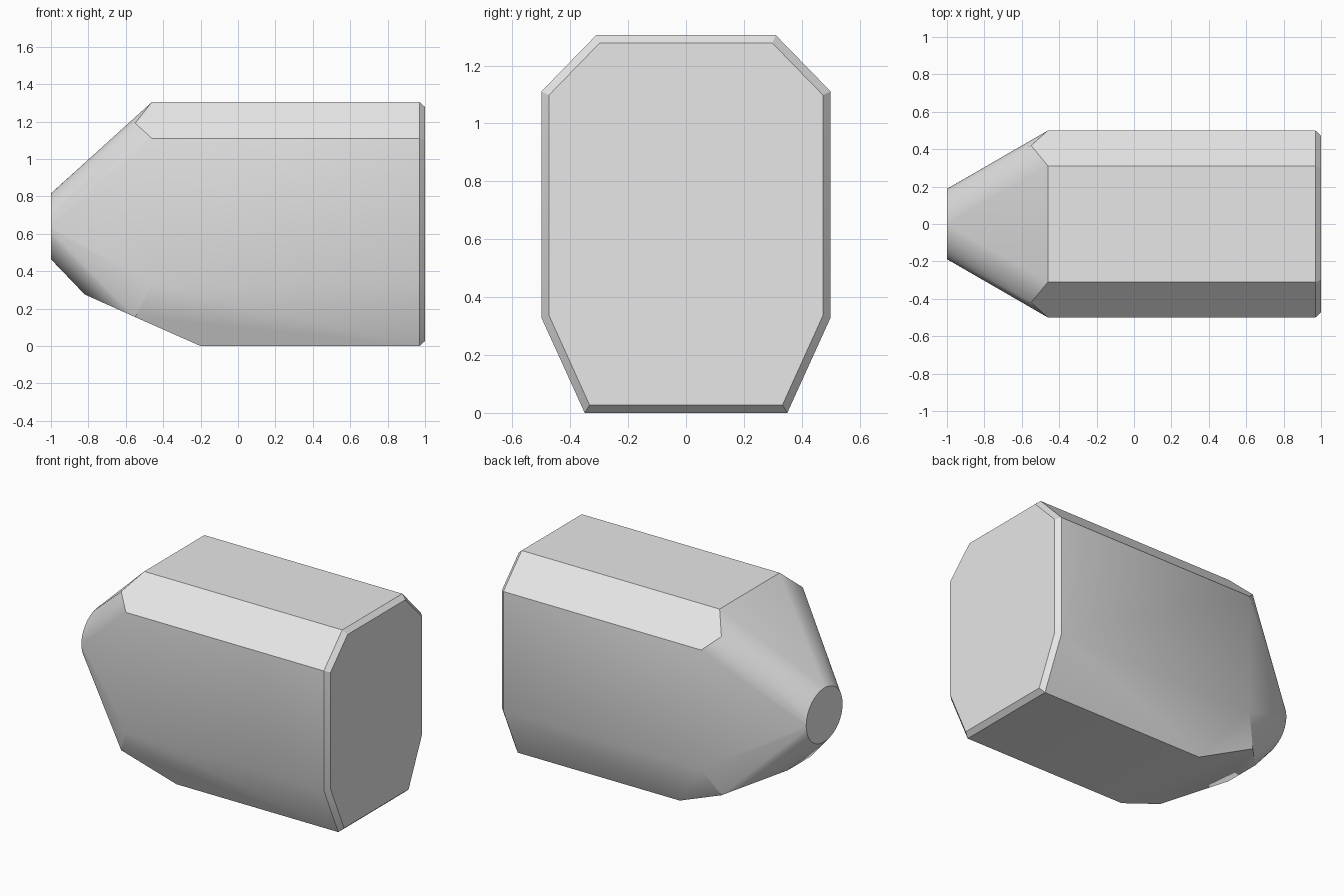
import bpy
import bmesh
import math

cube = bpy.data.objects.get("Cube")
if cube:
    bpy.data.objects.remove(cube, do_unlink=True)

# Single light grey finish
grey = bpy.data.materials.new("light_grey")
grey.use_nodes = True
colour = (0.8, 0.8, 0.8, 1)
grey.diffuse_color = colour
grey.node_tree.nodes["Principled BSDF"].inputs["Base Color"].default_value = colour

points = []


def pair(x, y, z):
    """Add a point and its mirror image across the long axis."""
    points.extend([(x, y, z), (x, -y, z)])


# Flat end: octagonal section and its bevelled cap
for y, z in [(0.31, 1.305), (0.5, 1.11), (0.5, 0.33), (0.35, 0)]:
    pair(0.97, y, z)
for y, z in [(0.298, 1.278), (0.473, 1.098), (0.473, 0.336), (0.333, 0.027)]:
    pair(1, y, z)

# Shoulder where the body starts to taper
pair(-0.46, 0.31, 1.305)
pair(-0.55, 0.42, 1.192)
pair(-0.46, 0.5, 1.11)
pair(-0.46, 0.5, 0.33)

# Sloping underside
pair(-0.2, 0.35, 0)
pair(-0.55, 0.42, 0.155)
pair(-0.82, 0.12, 0.276)

# Round nose tip
sides = 48
for i in range(sides):
    a = math.tau * i / sides
    points.append((-1, 0.188 * math.cos(a), 0.64 + 0.176 * math.sin(a)))

# Skin the sections into one solid and merge its flat panels
bm = bmesh.new()
for p in points:
    bm.verts.new(p)
hull = bmesh.ops.convex_hull(bm, input=bm.verts)
loose = [v for v in bm.verts if not v.link_faces]
bmesh.ops.delete(bm, geom=loose, context='VERTS')
bmesh.ops.dissolve_limit(bm, angle_limit=math.radians(0.8),
                         verts=bm.verts, edges=bm.edges)
bmesh.ops.recalc_face_normals(bm, faces=bm.faces)
mesh = bpy.data.meshes.new("tapered_body")
bm.to_mesh(mesh)
bm.free()
mesh.materials.append(grey)

body = bpy.data.objects.new("tapered_body", mesh)
bpy.context.collection.objects.link(body)
bpy.context.view_layer.objects.active = body
body.select_set(True)
bpy.ops.object.shade_smooth_by_angle(angle=math.radians(31))
